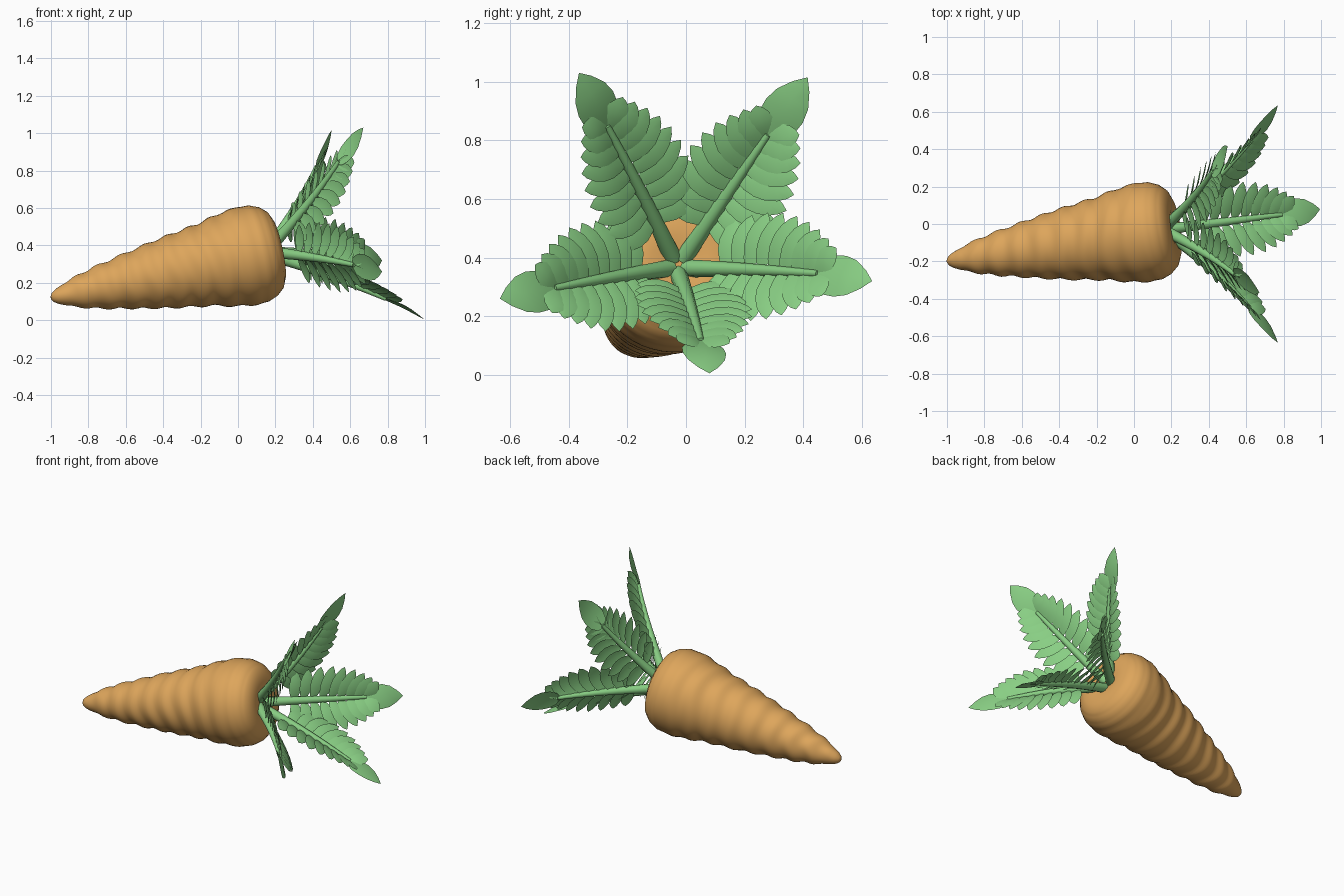
import bpy, bmesh, math
from mathutils import Vector

if "Cube" in bpy.data.objects:
    bpy.data.objects.remove(bpy.data.objects["Cube"], do_unlink=True)


def material(name, rgb):
    m = bpy.data.materials.new(name)
    m.use_nodes = True
    m.diffuse_color = (*rgb, 1)
    bsdf = m.node_tree.nodes["Principled BSDF"]
    bsdf.inputs["Base Color"].default_value = (*rgb, 1)
    bsdf.inputs["Roughness"].default_value = 0.7
    return m


ORANGE = material("carrot_orange", (0.73, 0.38, 0.106))
GREEN = material("leaf_green", (0.25, 0.62, 0.23))


def finish(bm, name, mat, angle):
    mesh = bpy.data.meshes.new(name)
    bm.to_mesh(mesh)
    bm.free()
    mesh.materials.append(mat)
    obj = bpy.data.objects.new(name, mesh)
    bpy.context.collection.objects.link(obj)
    bpy.ops.object.select_all(action="DESELECT")
    obj.select_set(True)
    bpy.context.view_layer.objects.active = obj
    bpy.ops.object.shade_smooth_by_angle(angle=math.radians(angle))
    return obj


def tube(bm, centres, axis, radius, sides):
    """Skin rings square to the axis; radius(i, angle) gives each point."""
    u = axis.cross(Vector((0, 1, 0))).normalized()
    v = axis.cross(u).normalized()
    rings = []
    for i, c in enumerate(centres):
        ring = []
        for k in range(sides):
            a = math.tau * k / sides
            ring.append(bm.verts.new(c + (u * math.cos(a) + v * math.sin(a)) * radius(i, a)))
        rings.append(ring)
    for r0, r1 in zip(rings, rings[1:]):
        for k in range(sides):
            j = (k + 1) % sides
            bm.faces.new((r0[k], r0[j], r1[j], r1[k]))
    bm.faces.new(rings[0])
    bm.faces.new(rings[-1])
    bmesh.ops.recalc_face_normals(bm, faces=bm.faces)


# Root: a tapered, wrinkled body lying on its side
TIP = Vector((-1, -0.2, 0.12))
CROWN = Vector((0.22, -0.02, 0.38))
AXIS = (CROWN - TIP).normalized()
PROFILE = [(0, 0.008), (0.008, 0.024), (0.025, 0.038), (0.06, 0.058), (0.12, 0.085),
           (0.2, 0.112), (0.33, 0.146), (0.49, 0.186), (0.68, 0.224), (0.78, 0.254),
           (0.86, 0.267), (0.91, 0.263), (0.95, 0.243), (0.98, 0.21), (0.996, 0.165),
           (0.998, 0.1), (0.985, 0.04), (0.98, 0.01)]
samples = []
for (f0, r0), (f1, r1) in zip(PROFILE, PROFILE[1:]):
    n = max(1, round(abs(f1 - f0) / 0.012))
    samples += [(f0 + (f1 - f0) * i / n, r0 + (r1 - r0) * i / n) for i in range(n)]
samples.append(PROFILE[-1])


def root_radius(i, a):
    f, r = samples[i]
    fade = min(1, f * 6) * max(0, min(1, (0.92 - f) * 8))
    wrinkle = math.sin(62 * f + 0.7 * math.sin(2 * a) + 0.5 * math.sin(3 * a + 9 * f))
    return r + 0.0055 * fade * wrinkle


bm = bmesh.new()
tube(bm, [TIP.lerp(CROWN, f) for f, r in samples], AXIS, root_radius, 48)
finish(bm, "carrot_root", ORANGE, 60)

# Leaf blades: half widths along the length of a leaflet and of the end leaf
LEAFLET = [(0, 0.15), (0.15, 0.6), (0.35, 0.92), (0.55, 1), (0.75, 0.82), (0.9, 0.45), (1, 0)]
END_LEAF = [(0, 0.2), (0.08, 0.65), (0.25, 0.95), (0.45, 1), (0.65, 0.85), (0.85, 0.45), (1, 0)]


def blade(bm, outline, base, along, normal, length, half_width):
    across = along.cross(normal).normalized()
    normal = across.cross(along).normalized()
    rows = []
    for t, w in outline:
        mid = base + along * length * t + normal * 0.07 * length * math.sin(math.pi * t)
        edge = across * half_width * w
        lift = normal * half_width * w * 0.15
        if w:
            rows.append([bm.verts.new(p) for p in (mid - edge - lift, mid, mid + edge - lift)])
        else:
            rows.append([bm.verts.new(mid)] * 3)
    for a, b in zip(rows, rows[1:]):
        for k in (0, 1):
            corners = list(dict.fromkeys((a[k], a[k + 1], b[k + 1], b[k])))
            bm.faces.new(corners)


# Each leaf: stem end and leaf tip
LEAVES = {
    "upper_front": ((0.54, -0.27, 0.85), (0.67, -0.365, 1.03)),
    "upper_back": ((0.42, 0.28, 0.82), (0.5, 0.415, 1.015)),
    "lower_back": ((0.63, 0.45, 0.345), (0.77, 0.635, 0.32)),
    "bottom": ((0.79, 0.05, 0.115), (0.995, 0.08, 0.005)),
    "lower_front": ((0.62, -0.45, 0.295), (0.77, -0.635, 0.26)),
}
PAIRS = 9
STEPS = 10
for name, (end, tip) in LEAVES.items():
    end, tip = Vector(end), Vector(tip)
    out = end - CROWN
    radial = (out - AXIS * out.dot(AXIS)).normalized()
    base = CROWN + radial * 0.03 - AXIS * 0.04
    control = (base + end) / 2 + AXIS * 0.035

    def stem_point(t):
        return base.lerp(control, t).lerp(control.lerp(end, t), t)

    along = (end - base).normalized()
    normal = (AXIS - along * AXIS.dot(along)).normalized()
    side = along.cross(normal)

    # Tapered stem
    bm = bmesh.new()
    tube(bm, [stem_point(i / STEPS) for i in range(STEPS + 1)], along,
         lambda i, a: 0.031 - 0.019 * i / STEPS, 10)
    finish(bm, name + "_stem", GREEN, 50)

    # Overlapping leaflet pairs and the end leaf
    bm = bmesh.new()
    for i in range(PAIRS):
        s = i / (PAIRS - 1)
        spread = math.radians(84 - 40 * s)
        length = 0.15 + 0.075 * math.sin(math.pi * min(1, s * 0.9 + 0.1)) - 0.02 * s
        for sign in (1, -1):
            out = side * sign
            reach = (along * math.cos(spread) + out * math.sin(spread) + normal * 0.17).normalized()
            face = normal - out * 0.17 + along * 0.28
            blade(bm, LEAFLET, stem_point(0.28 + 0.69 * s), reach, face, length, 0.043)
    start = end - (tip - end) * 0.05
    blade(bm, END_LEAF, start, (tip - start).normalized(), normal, (tip - start).length, 0.075)
    finish(bm, name + "_leaf", GREEN, 40)
